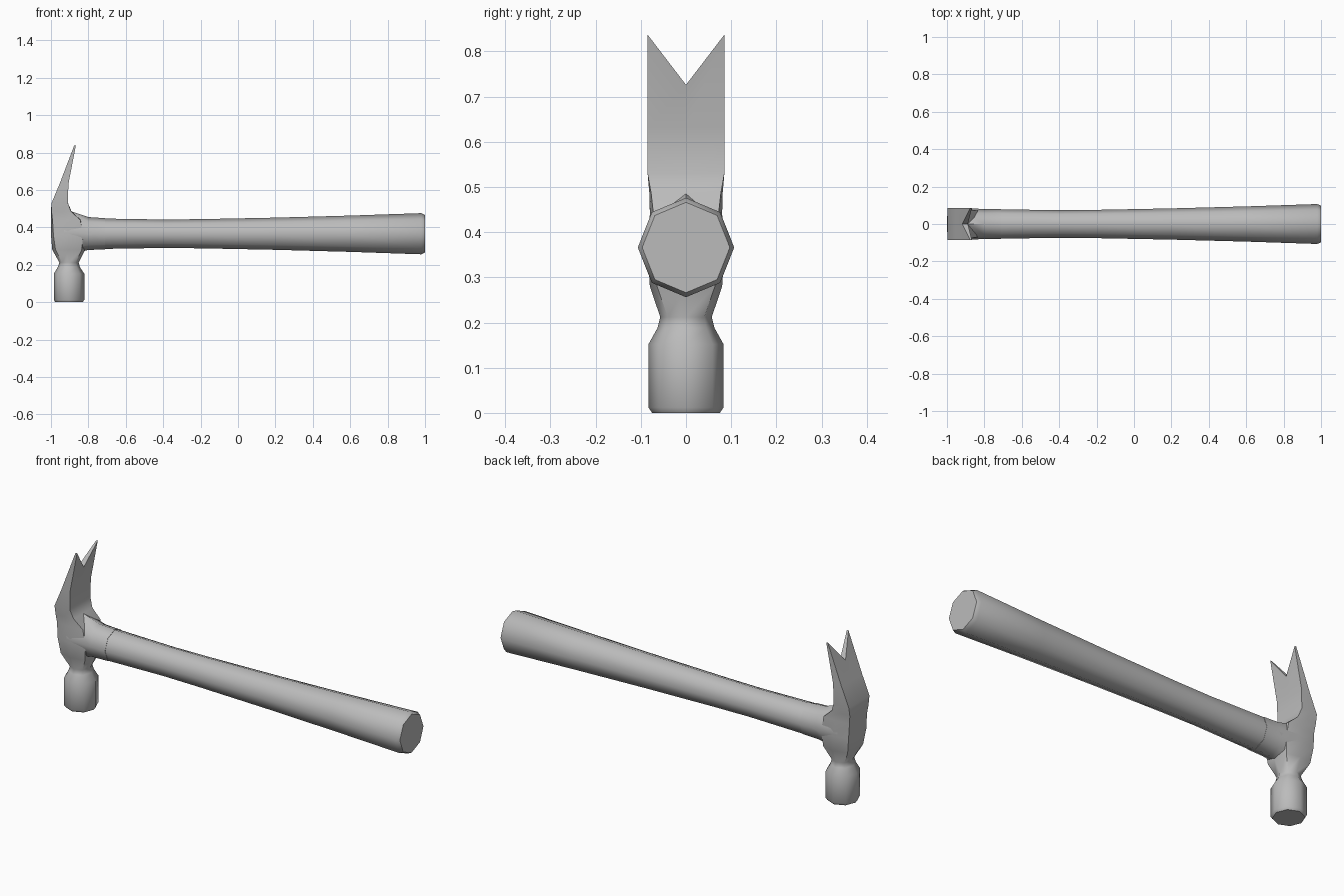
import bpy, bmesh, math
from mathutils import Vector

cube = bpy.data.objects.get("Cube")
if cube:
    bpy.data.objects.remove(cube)

GREY = (0.5, 0.5, 0.5, 1)
steel = bpy.data.materials.new("plain grey")
steel.use_nodes = True
steel.diffuse_color = GREY
steel.node_tree.nodes["Principled BSDF"].inputs["Base Color"].default_value = GREY


def octagon(half_a, half_b, diagonal):
    """Eight points with corners on both axes; diagonal 0.71 is round, 1 is square."""
    points = []
    for i in range(8):
        angle = i * math.pi / 4
        a, b = math.cos(angle), math.sin(angle)
        if i % 2:
            a, b = math.copysign(diagonal, a), math.copysign(diagonal, b)
        points.append((a * half_a, b * half_b))
    return points


def loft(name, rings, smooth_angle=50):
    """Skin a list of eight-point rings and close both ends."""
    bm = bmesh.new()
    loops = [[bm.verts.new(p) for p in ring] for ring in rings]
    for low, high in zip(loops, loops[1:]):
        for i in range(8):
            j = (i + 1) % 8
            bm.faces.new((low[i], low[j], high[j], high[i]))
    bm.faces.new(loops[0][::-1])
    # The far end is closed in two halves so that it can hold a V notch
    last = loops[-1]
    bm.faces.new(last[:5])
    bm.faces.new(last[4:] + last[:1])
    bmesh.ops.recalc_face_normals(bm, faces=bm.faces)
    mesh = bpy.data.meshes.new(name)
    bm.to_mesh(mesh)
    bm.free()
    mesh.materials.append(steel)
    mesh.shade_smooth()
    mesh.set_sharp_from_angle(angle=math.radians(smooth_angle))
    obj = bpy.data.objects.new(name, mesh)
    bpy.context.collection.objects.link(obj)
    return obj


def upright_ring(z, x0, x1, half_y, diagonal):
    return [Vector(((x0 + x1) / 2 + a, b, z))
            for a, b in octagon((x1 - x0) / 2, half_y, diagonal)]


def lengthwise_ring(x, z0, z1, half_y, diagonal=0.71):
    return [Vector((x, a, (z0 + z1) / 2 + b))
            for a, b in octagon(half_y, (z1 - z0) / 2, diagonal)]


# Handle: tapered octagon with a narrow waist and a bevelled butt
AXIS = 0.366
handle_profile = [(-0.9, 0.082), (-0.71, 0.081), (-0.4, 0.076), (-0.2, 0.078),
                  (0.2, 0.086), (0.6, 0.097), (0.98, 0.11), (1.0, 0.1)]
loft("handle", [lengthwise_ring(x, AXIS - r, AXIS + r, r * 0.97)
                for x, r in handle_profile])

# Collar: flares from the handle into the head
loft("collar", [lengthwise_ring(-0.93, 0.26, 0.49, 0.084),
                lengthwise_ring(-0.89, 0.26, 0.485, 0.086),
                lengthwise_ring(-0.8, 0.279, 0.455, 0.079),
                lengthwise_ring(-0.71, 0.283, 0.449, 0.08)])

# Head: striking face, neck, body and claw as (z, back x, front x, half width, diagonal)
head_profile = [
    (0.0, -0.977, -0.83, 0.075, 0.71),
    (0.012, -0.985, -0.822, 0.083, 0.71),
    (0.152, -0.985, -0.822, 0.083, 0.71),
    (0.188, -0.963, -0.845, 0.063, 0.71),
    (0.212, -0.955, -0.852, 0.057, 0.71),
    (0.28, -0.993, -0.818, 0.08, 0.8),
    (0.36, -1.0, -0.815, 0.085, 0.86),
    (0.44, -1.0, -0.835, 0.08, 0.9),
    (0.485, -1.0, -0.89, 0.081, 0.95),
    (0.53, -0.997, -0.909, 0.085, 1),
    (0.63, -0.955, -0.907, 0.085, 1)]
rings = [upright_ring(*row) for row in head_profile]

# Claw tip: the last ring slopes down to the middle, leaving the V notch
TIP, NOTCH, WIDTH = 0.837, 0.726, 0.085
base = rings[-1]
tip = upright_ring(TIP, -0.876, -0.867, WIDTH, 1)
claw_end = []
for low, high in zip(base, tip):
    z = NOTCH + (TIP - NOTCH) * abs(high.y) / WIDTH
    claw_end.append(low.lerp(high, (z - low.z) / (TIP - low.z)))
rings.append(claw_end)
loft("head_and_claw", rings)
